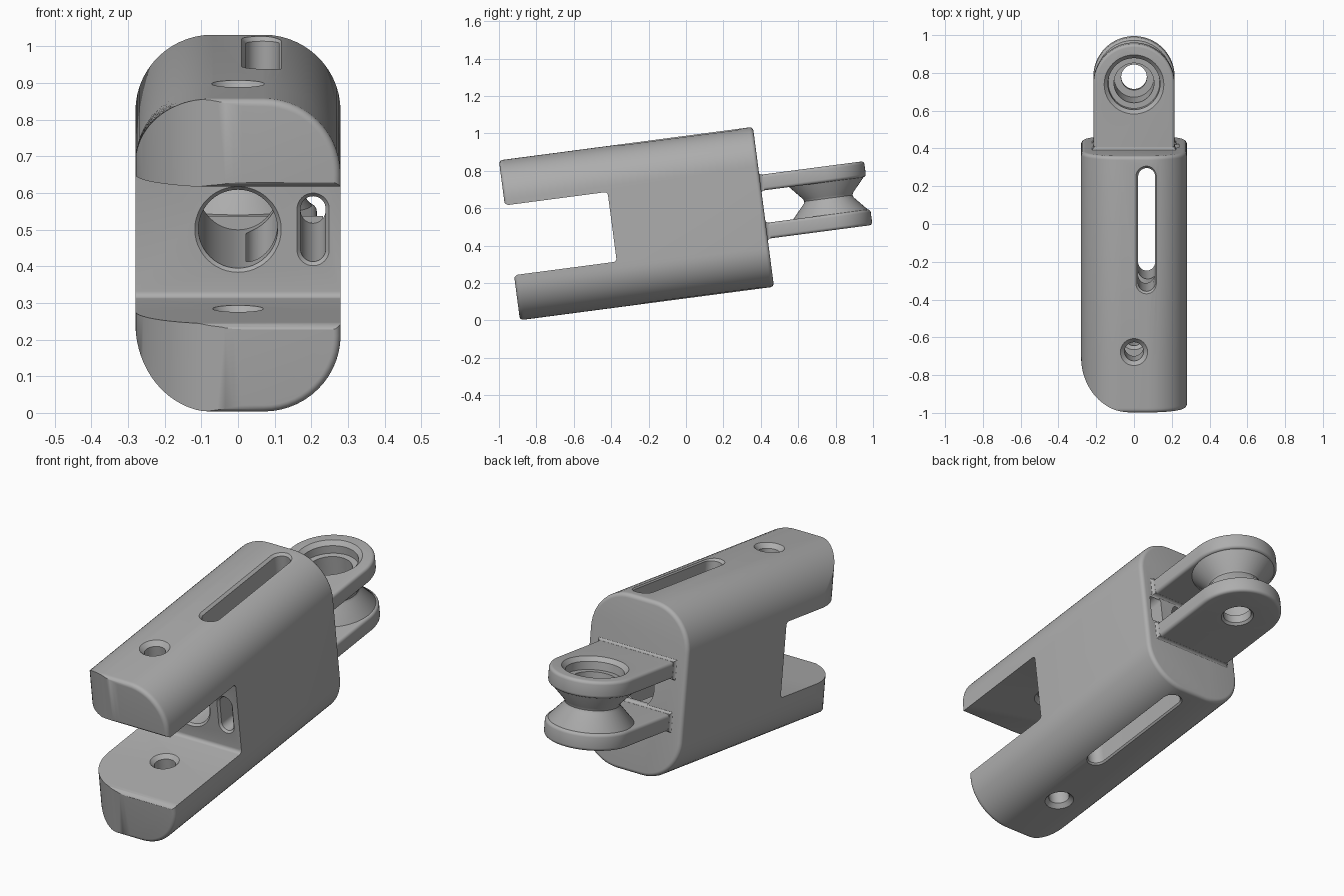
import bpy, bmesh
from math import sin, cos, asin, pi, sqrt, radians

if "Cube" in bpy.data.objects:
    bpy.data.objects.remove(bpy.data.objects["Cube"], do_unlink=True)

TILT = radians(7.5)
MID = 0.548          # height of the central axis

grey = bpy.data.materials.new("plain_grey")
grey.use_nodes = True
grey.diffuse_color = (0.42, 0.42, 0.42, 1)
grey.node_tree.nodes["Principled BSDF"].inputs["Base Color"].default_value = (0.42, 0.42, 0.42, 1)


def loft(name, rings):
    """Closed solid through matching rings of 3D points."""
    bm = bmesh.new()
    rows = [[bm.verts.new(p) for p in ring] for ring in rings]
    n = len(rows[0])
    for a, b in zip(rows, rows[1:]):
        for i in range(n):
            j = (i + 1) % n
            bm.faces.new((a[i], a[j], b[j], b[i]))
    bm.faces.new(rows[0])
    bm.faces.new(rows[-1])
    bmesh.ops.remove_doubles(bm, verts=bm.verts[:], dist=1e-5)
    bmesh.ops.recalc_face_normals(bm, faces=bm.faces[:])
    mesh = bpy.data.meshes.new(name)
    bm.to_mesh(mesh)
    bm.free()
    obj = bpy.data.objects.new(name, mesh)
    bpy.context.collection.objects.link(obj)
    return obj


def stadium(cx, cy, hw, hl=0.0, n=24):
    """Outline with round ends; a circle when hl is zero."""
    pts = []
    for side, start in ((1, 0), (-1, pi)):
        for i in range(n + 1):
            a = start + pi * i / n
            pts.append((cx + hw * cos(a), cy + side * hl + hw * sin(a)))
    return pts


def tool(name, levels, cx, cy, r, hl=0.0, axis="z"):
    """Solid from stadium rings; levels are (position, growth)."""
    rings = []
    for pos, grow in levels:
        pts = stadium(cx, cy, r + grow, hl)
        rings.append([(a, b, pos) if axis == "z" else (a, pos, b) for a, b in pts])
    return loft(name, rings)


def combine(obj, cutter, operation="DIFFERENCE", keep=False):
    mod = obj.modifiers.new("cut", "BOOLEAN")
    mod.operation, mod.solver, mod.object = operation, "EXACT", cutter
    bpy.context.view_layer.objects.active = obj
    bpy.ops.object.modifier_apply(modifier=mod.name)
    if not keep:
        bpy.data.objects.remove(cutter, do_unlink=True)


# Body: rounded block along y with one front corner rounded in plan
HALF_W, HALF_H, CORNER, FLAT = 0.28, 0.431, 0.21, 0.07
FRONT, BACK, PLAN_R, FILLET = -0.88, 0.49, 0.27, 0.02


def body_ring(y, n=14):
    d = min(y - FRONT, BACK - y)
    inset = FILLET - sqrt(max(0, FILLET ** 2 - (FILLET - d) ** 2)) if d < FILLET else 0
    reach = HALF_W
    if y - FRONT < PLAN_R:
        reach += sqrt(max(0, PLAN_R ** 2 - (PLAN_R - y + FRONT) ** 2)) - PLAN_R
    reach -= inset
    r = CORNER - inset
    sweep = asin(min(1, max(0, (reach - FLAT) / r)))
    zc = HALF_H - CORNER
    left = [(-min(FLAT, reach) - r * sin(sweep * i / n), zc + r * cos(sweep * i / n))
            for i in range(n + 1)]
    right = [(FLAT + r * sin(pi / 2 * i / n), zc + r * cos(pi / 2 * i / n))
             for i in range(n + 1)]
    flip = lambda pts: [(x, -z) for x, z in pts]
    outline = left + flip(left[::-1]) + flip(right) + right[::-1]
    return [(x, y, MID + z) for x, z in outline]


steps = [FRONT + PLAN_R * (1 - cos(pi / 2 * i / 24)) for i in range(25)]
steps += [BACK - FILLET * (1 - sin(pi / 2 * i / 5)) for i in range(6)]
body = loft("forked_body", [body_ring(y) for y in steps])

# Fork gap with rounded inner corners and eased front lips
GAP, GAP_END, R = 0.188, -0.326, 0.018
half = [(-1.0, GAP + 0.03), (FRONT - 0.004, GAP + 0.02), (FRONT + 0.004, GAP + 0.008),
        (FRONT + 0.018, GAP)]
half += [(GAP_END - R + R * sin(pi / 2 * i / 5), GAP - R + R * cos(pi / 2 * i / 5))
         for i in range(6)]
profile = half + [(y, -z) for y, z in half[::-1]]
combine(body, loft("fork_gap", [[(x, y, MID + z) for y, z in profile] for x in (-0.4, 0.4)]))

# Pin hole, countersunk on every face of both arms
combine(body, tool("pin_hole", [
    (0.05, 0.03), (0.107, 0.03), (0.137, 0), (0.341, 0), (0.371, 0.03),
    (0.726, 0.03), (0.756, 0), (0.957, 0), (0.987, 0.03), (1.05, 0.03)], 0, -0.555, 0.05))

# Long slot from top to bottom
combine(body, tool("long_slot", [
    (0.08, 0.03), (0.105, 0.02), (0.125, 0), (0.967, 0), (0.987, 0.02), (1.02, 0.03)],
    0.067, 0.097, 0.045, 0.284))

# Central bore and narrow side slot from front to back
combine(body, tool("central_bore", [(-0.346, 0.03), (-0.316, 0), (0.6, 0)],
                   0, MID, 0.108, axis="y"))
combine(body, tool("side_slot", [(-0.336, 0.02), (-0.316, 0), (0.6, 0)],
                   0.205, MID, 0.034, 0.056, axis="y"))

# Rear lugs: plates with round ends and eased edges
LUG_W, LUG_T, HUB_Y, EASE = 0.215, 0.085, 0.84, 0.016


def lug(name, z0):
    rings = []
    curve = [(EASE * (1 - cos(pi / 2 * i / 4)), EASE * (1 - sin(pi / 2 * i / 4)))
             for i in range(5)]
    levels = [(z0 + h, s) for h, s in curve]
    levels += [(z0 + LUG_T - h, s) for h, s in curve[::-1]]
    for z, s in levels:
        r = LUG_W - s
        pts = [(r * cos(pi * i / 40), HUB_Y + r * sin(pi * i / 40)) for i in range(41)]
        pts += [(-r, BACK - 0.005), (r, BACK - 0.005)]
        rings.append([(x, y, z) for x, y in pts])
    plate = loft(name, rings)
    # Fillet collar at the root
    rings = []
    for i in range(6):
        a = pi / 2 * i / 5
        y, g = BACK - 0.003 + 0.02 * (1 - cos(a)), 0.016 * (1 - sin(a)) + 0.0005
        w, t, zc = LUG_W + g, LUG_T / 2 + g, z0 + LUG_T / 2
        rings.append([(w, y, zc + t), (-w, y, zc + t), (-w, y, zc - t), (w, y, zc - t)])
    combine(plate, loft("root_fillet", rings), "UNION")
    return plate


upper = lug("upper_lug", MID + 0.172 - LUG_T)
lower = lug("lower_lug", MID - 0.172)

# Grooved hub between the lugs
hub = tool("grooved_hub", [
    (MID - 0.105, 0.075), (MID - 0.088, 0.072), (MID - 0.012, 0.004), (MID, 0),
    (MID + 0.012, 0.004), (MID + 0.088, 0.072), (MID + 0.105, 0.075)], 0, HUB_Y, 0.13, 0, "z")

# Stepped bearing bore through lugs and hub
bore = tool("bearing_bore", [
    (0.33, 0.02), (0.367, 0.02), (0.387, 0), (0.43, 0), (0.4301, 0.038), (0.66, 0.038),
    (0.6601, 0.068), (0.7, 0.07), (0.73, 0.1), (0.8, 0.1)], 0, HUB_Y, 0.068)
for part in (upper, lower, hub):
    combine(part, bore, keep=True)
bpy.data.objects.remove(bore, do_unlink=True)

# Material, shading and overall tilt
for part in (body, upper, lower, hub):
    part.data.materials.clear()
    part.data.materials.append(grey)
    part.rotation_euler.x = TILT
    bpy.ops.object.select_all(action="DESELECT")
    part.select_set(True)
    bpy.context.view_layer.objects.active = part
    bpy.ops.object.shade_smooth_by_angle(angle=radians(32))
